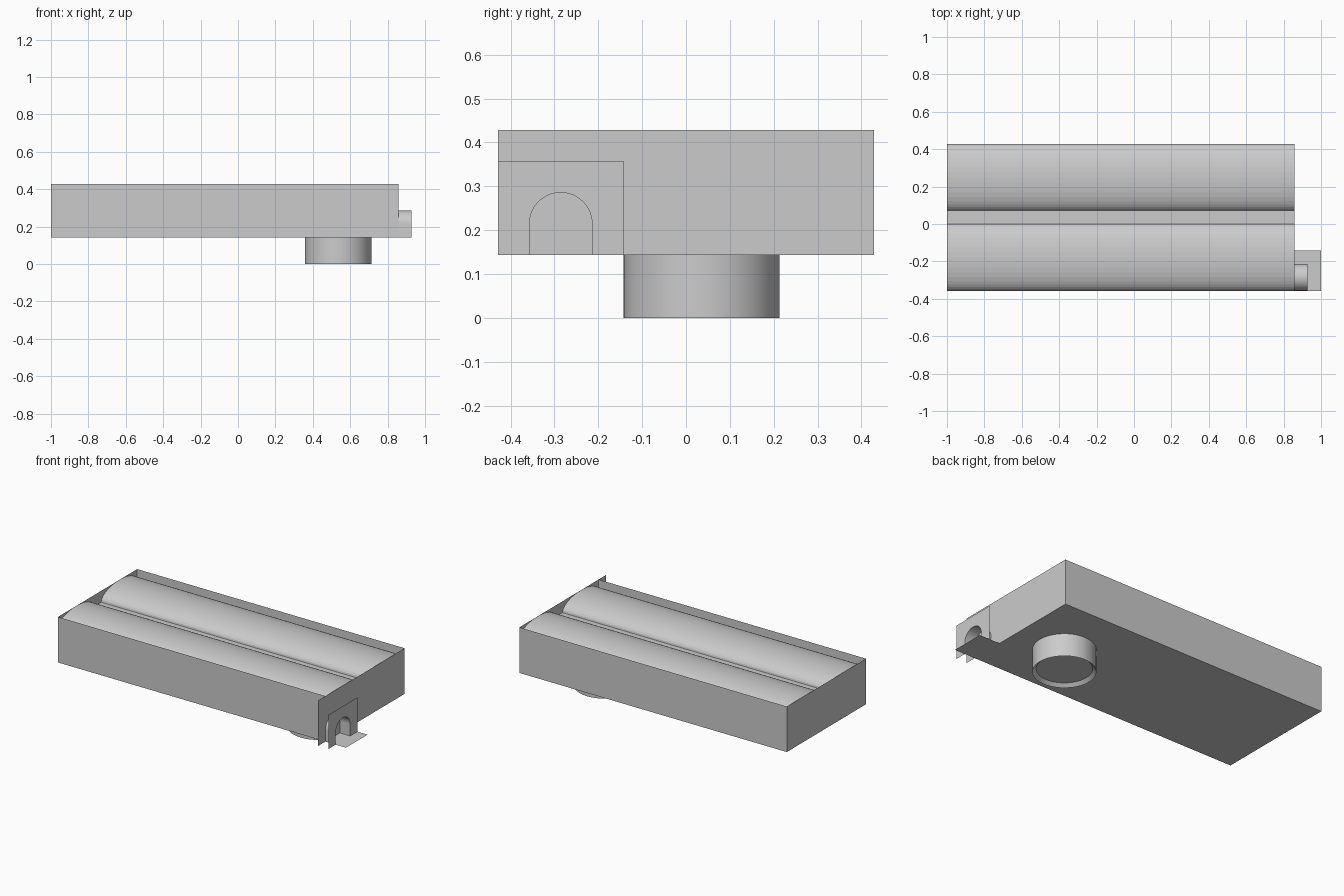
import bpy, bmesh, math

if "Cube" in bpy.data.objects:
    bpy.data.objects.remove(bpy.data.objects["Cube"])

U = 1 / 14                      # the design follows a 1/14 unit grid
X0, X1 = -1.0, 12 * U           # body length
Y0, Y1 = -5 * U, 6 * U          # body width
Z0, ZD, Z1 = 2 * U, 5 * U, 6 * U  # underside, deck, wall top


def make(name, verts, faces, smooth=False):
    me = bpy.data.meshes.new(name)
    me.from_pydata(verts, [], faces)
    ob = bpy.data.objects.new(name, me)
    bpy.context.collection.objects.link(ob)
    if smooth:
        bm = bmesh.new()
        bm.from_mesh(me)
        for f in bm.faces:
            f.smooth = True
        for e in bm.edges:
            if len(e.link_faces) == 2 and e.calc_face_angle(0) > math.radians(30):
                e.smooth = False
        bm.to_mesh(me)
        bm.free()
    return ob


def sheet(name, profile, x0, x1, smooth=False):
    """Sweep an open (y, z) profile along x."""
    n = len(profile)
    verts = [(x, y, z) for x in (x0, x1) for y, z in profile]
    faces = [(i, i + n, i + n + 1, i + 1) for i in range(n - 1)]
    return make(name, verts, faces, smooth)


def arc(yc, zc, ry, rz, n):
    return [(yc - ry * math.cos(math.pi * i / n), zc + rz * math.sin(math.pi * i / n))
            for i in range(n + 1)]


def end_panel(name, x, y0, y1, z0, z1):
    return make(name, [(x, y0, z0), (x, y1, z0), (x, y1, z1), (x, y0, z1)], [(0, 1, 2, 3)])


# Body tray: thin floor and side walls, open at the top
sheet("body_tray", [(Y0, Z1), (Y0, Z0), (Y1, Z0), (Y1, Z1)], X0, X1)

# End walls; the right one overhangs the front side
end_panel("left_end_wall", X0, Y0, Y1, Z0, Z1)
end_panel("right_end_wall", X1, -6 * U, Y1, Z0, Z1)

# Two shallow barrel vaults and the flat walkway between them
ry = 2.5 * U
sheet("front_vault", arc(-2.5 * U, ZD, ry, U, 20), X0, X1)
sheet("back_vault", arc(3.5 * U, ZD, ry, U, 20), X0, X1)
sheet("middle_walkway", [(0, ZD), (U, ZD)], X0, X1)

# Porch: floor plate, arched tunnel and a front panel with an arched opening
sheet("porch_floor", [(Y0, Z0), (-2 * U, Z0)], X1, 1.0)
opening = [(-5 * U, Z0)] + arc(-4 * U, 3 * U, U, U, 24) + [(-3 * U, Z0)]
sheet("porch_tunnel", opening, X1, 13 * U, smooth=True)
outline = [(-6 * U, Z0), (-6 * U, ZD), (-2 * U, ZD), (-2 * U, Z0)]
make("porch_panel", [(13 * U, y, z) for y, z in outline + opening[::-1]],
     [tuple(range(len(outline) + len(opening)))])

# Round foot under the right half, with a recessed underside
cx, cy, n = 7.5 * U, 0.5 * U, 64
rings = [(0.178, Z0), (0.178, 0.0), (0.157, 0.02)]
verts = [(cx + r * math.cos(2 * math.pi * i / n), cy + r * math.sin(2 * math.pi * i / n), z)
         for r, z in rings for i in range(n)]
faces = [(k * n + i, (k + 1) * n + i, (k + 1) * n + (i + 1) % n, k * n + (i + 1) % n)
         for k in range(2) for i in range(n)]
faces.append(tuple(2 * n + i for i in reversed(range(n))))
make("round_foot", verts, faces, smooth=True)
